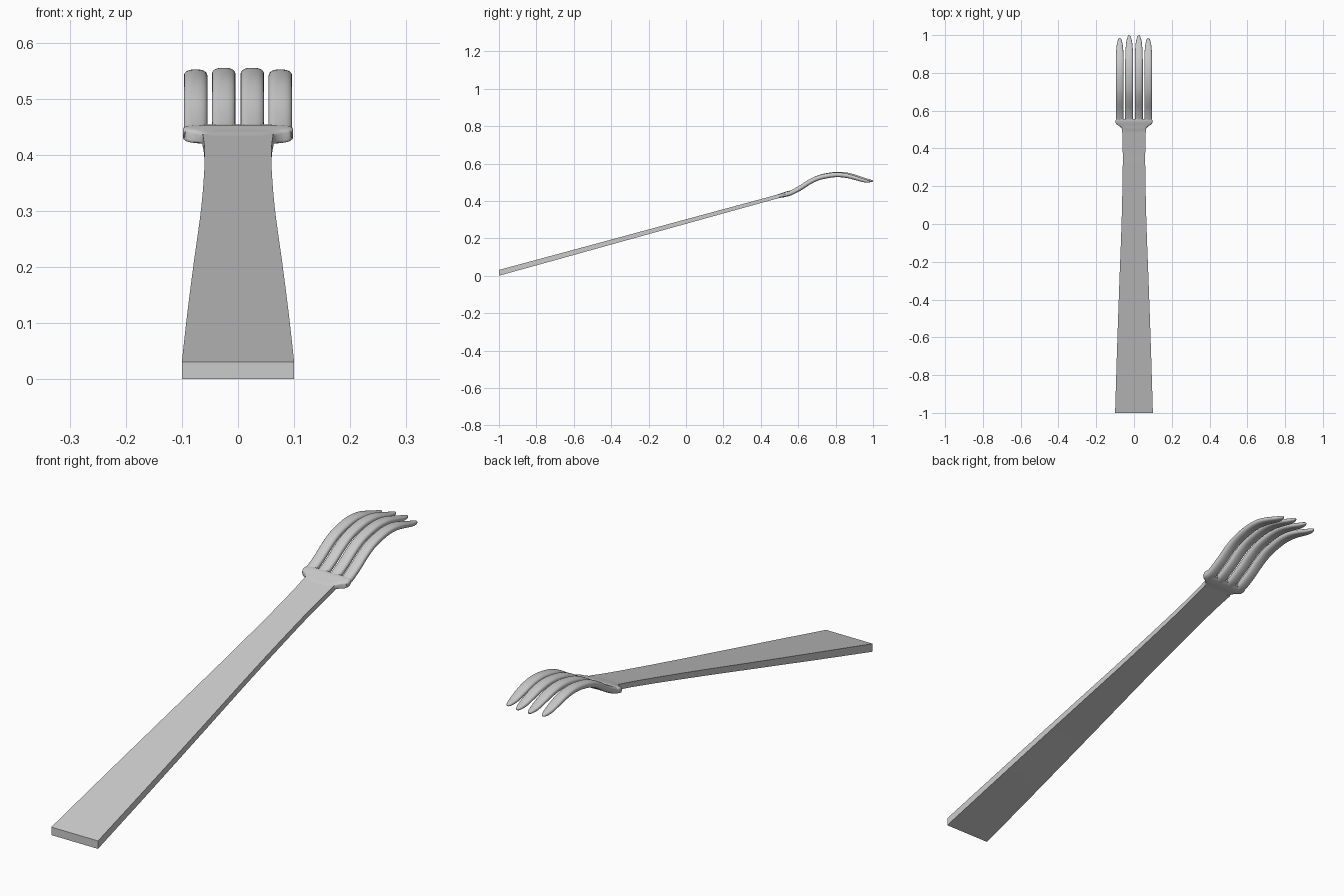
import bpy, bmesh, math
from mathutils import Vector

if "Cube" in bpy.data.objects:
    bpy.data.objects.remove(bpy.data.objects["Cube"])


def smooth_rows(rows, steps):
    # Catmull-Rom interpolation of control rows
    pts = [Vector(r) for r in rows]
    out = []
    for i in range(len(pts) - 1):
        a, b, c, d = pts[max(i - 1, 0)], pts[i], pts[i + 1], pts[min(i + 2, len(pts) - 1)]
        for s in range(steps):
            t = s / steps
            out.append(0.5 * (2 * b + (c - a) * t + (2 * a - 5 * b + 4 * c - d) * t * t
                              + (3 * b - a - 3 * c + d) * t ** 3))
    return out + [pts[-1]]


def loft(name, rows, x0=0.0, power=2.5, sides=24, upright=False):
    # rows: (y, z, half width, half thickness)
    bm = bmesh.new()
    rings = []
    for i, (y, z, w, h) in enumerate(rows):
        p, q = rows[max(i - 1, 0)], rows[min(i + 1, len(rows) - 1)]
        ang = 0 if upright else math.atan2(q[1] - p[1], q[0] - p[0])
        ring = []
        for k in range(sides):
            a = 2 * math.pi * (k + 0.5) / sides
            ca, sa = math.cos(a), math.sin(a)
            u = math.copysign(abs(ca) ** (2 / power), ca) * w
            v = math.copysign(abs(sa) ** (2 / power), sa) * h
            if sides == 4:
                u, v = math.copysign(w, ca), math.copysign(h, sa)
            ring.append(bm.verts.new((x0 + u, y - v * math.sin(ang), z + v * math.cos(ang))))
        rings.append(ring)
    for r, s in zip(rings, rings[1:]):
        for k in range(sides):
            n = (k + 1) % sides
            bm.faces.new((r[k], r[n], s[n], s[k]))
    bm.faces.new(rings[0])
    bm.faces.new(rings[-1])
    bmesh.ops.recalc_face_normals(bm, faces=bm.faces)
    mesh = bpy.data.meshes.new(name)
    bm.to_mesh(mesh)
    bm.free()
    ob = bpy.data.objects.new(name, mesh)
    bpy.context.collection.objects.link(ob)
    bpy.ops.object.select_all(action='DESELECT')
    ob.select_set(True)
    bpy.context.view_layer.objects.active = ob
    bpy.ops.object.shade_smooth_by_angle(angle=math.radians(35))
    return ob


# tapering flat handle
handle = [(-1, 0.016, 0.1, 0.0155), (-0.7, 0.098, 0.091, 0.0145), (-0.35, 0.194, 0.079, 0.013),
          (0, 0.29, 0.066, 0.012), (0.27, 0.364, 0.06, 0.011), (0.42, 0.405, 0.06, 0.0105),
          (0.5, 0.427, 0.063, 0.0105)]
loft("handle", smooth_rows(handle, 5), sides=4, upright=True)

# flared shoulder joining handle and tines
shoulder = [(0.485, 0.423, 0.061, 0.010), (0.505, 0.429, 0.065, 0.0115), (0.518, 0.432, 0.077, 0.0125),
            (0.527, 0.434, 0.092, 0.0135), (0.537, 0.437, 0.098, 0.014), (0.547, 0.44, 0.098, 0.0135),
            (0.556, 0.443, 0.095, 0.011)]
loft("shoulder", smooth_rows(shoulder, 4), power=6, sides=40, upright=True)

# four curved tines with tapered round tips
tine = [(0.53, 0.434, 0.021, 0.012), (0.56, 0.443, 0.021, 0.013), (0.61, 0.469, 0.021, 0.013),
        (0.66, 0.501, 0.021, 0.013), (0.71, 0.525, 0.021, 0.013), (0.77, 0.539, 0.021, 0.013),
        (0.82, 0.543, 0.021, 0.0125), (0.87, 0.538, 0.021, 0.012), (0.92, 0.525, 0.0195, 0.0105),
        (0.96, 0.513, 0.016, 0.009), (0.985, 0.508, 0.0105, 0.007), (0.996, 0.507, 0.006, 0.0045),
        (1.0, 0.507, 0.0015, 0.0015)]
for side in (-1, 1):
    for label, x, length, drop in (("inner", 0.0255, 1.0, 0), ("outer", 0.0755, 0.97, 0.003)):
        rows = [(0.53 + (y - 0.53) * length, z - drop * min(1, (y - 0.53) * 5), w, h)
                for y, z, w, h in tine]
        loft(f"{label}_tine_{'left' if side < 0 else 'right'}", smooth_rows(rows, 4), x0=side * x)
